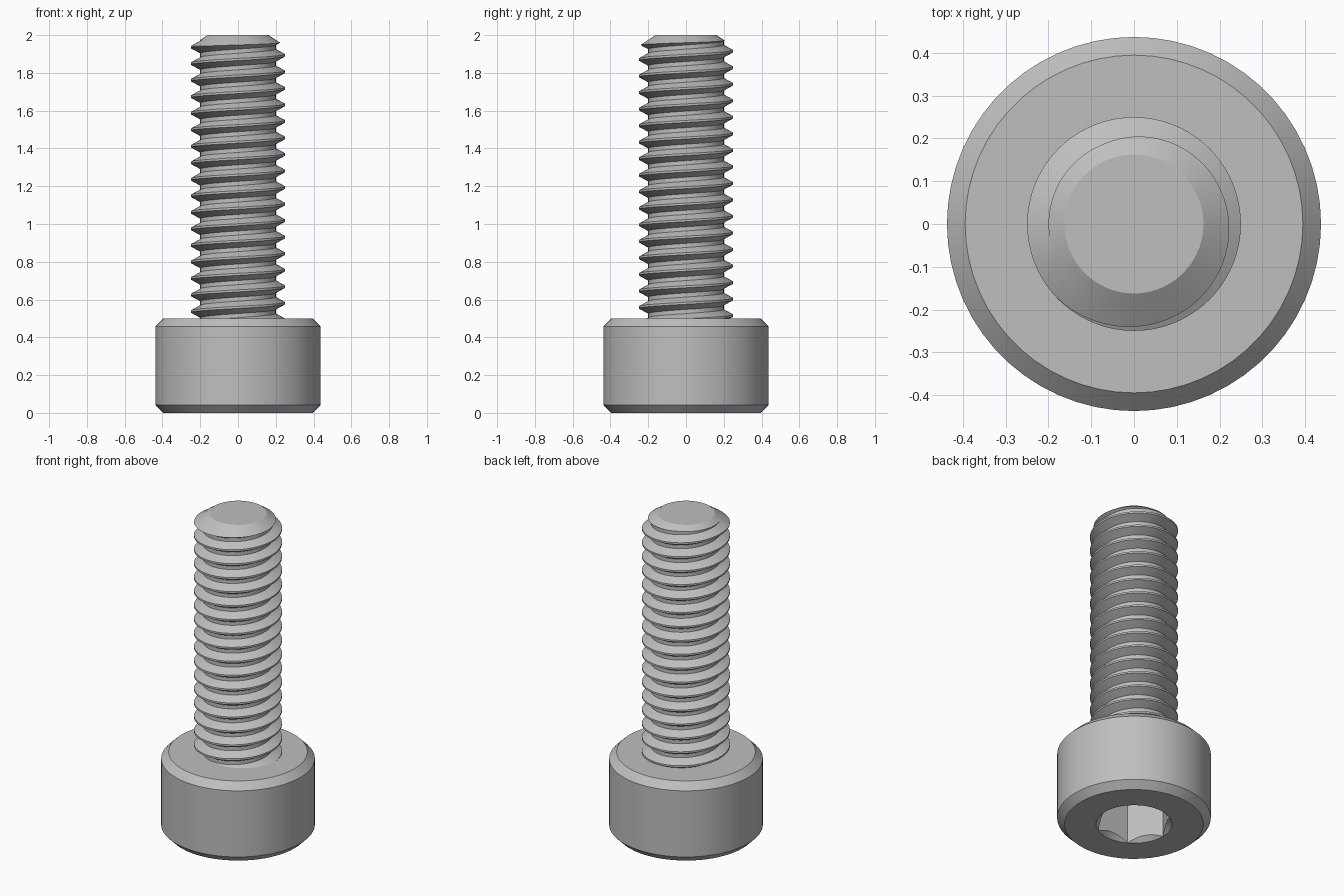
import bpy
import bmesh
import math

cube = bpy.data.objects.get("Cube")
if cube:
    bpy.data.objects.remove(cube, do_unlink=True)

steel = bpy.data.materials.new("grey_steel")
steel.use_nodes = True
steel.diffuse_color = (0.52, 0.52, 0.52, 1)
steel.node_tree.nodes["Principled BSDF"].inputs["Base Color"].default_value = (0.52, 0.52, 0.52, 1)

HEAD_TOP, TOP = 0.5, 2.0
HEAD_R, CHAMFER = 0.4375, 0.0425
SOCKET_FLAT, SOCKET_DEPTH = 0.1875, 0.25
SOCKET_CORNER = SOCKET_FLAT / math.cos(math.pi / 6)
PITCH, CREST, ROOT = 0.0875, 0.25, 0.2
TIP_R, TIP_SLOPE = 0.1625, 1.5
PHASE = 1.893  # height of one thread crest on the +x side


def bridge(bm, a, b, closed=True):
    """Join two equal rows of vertices with quads."""
    n = len(a)
    for i in range(n if closed else n - 1):
        j = (i + 1) % n
        bm.faces.new((a[i], a[j], b[j], b[i]))


def finish(bm, name):
    bmesh.ops.remove_doubles(bm, verts=bm.verts, dist=1e-5)
    bmesh.ops.recalc_face_normals(bm, faces=bm.faces)
    mesh = bpy.data.meshes.new(name)
    bm.to_mesh(mesh)
    bm.free()
    mesh.materials.append(steel)
    obj = bpy.data.objects.new(name, mesh)
    bpy.context.collection.objects.link(obj)
    bpy.ops.object.select_all(action='DESELECT')
    obj.select_set(True)
    bpy.context.view_layer.objects.active = obj
    bpy.ops.object.shade_smooth_by_angle(angle=math.radians(28))
    return obj


# Head: chamfered cylinder with a countersunk hexagonal socket underneath
def hexagon(a):
    return SOCKET_FLAT / math.cos(a % (math.pi / 3) - math.pi / 6)


def build_head(sides=60):
    bm = bmesh.new()

    def ring(radius, height):
        row = []
        for i in range(sides):
            a = math.tau * i / sides
            r, z = radius(a), height(a)
            row.append(bm.verts.new((r * math.cos(a), r * math.sin(a), z)))
        return row

    profile = [(ROOT - 0.01, HEAD_TOP), (HEAD_R - CHAMFER, HEAD_TOP),
               (HEAD_R, HEAD_TOP - CHAMFER), (HEAD_R, CHAMFER),
               (HEAD_R - CHAMFER, 0), (SOCKET_CORNER, 0)]
    rings = [ring(lambda a, r=r: r, lambda a, z=z: z) for r, z in profile]
    rings.append(ring(hexagon, lambda a: SOCKET_CORNER - hexagon(a)))
    rings.append(ring(hexagon, lambda a: SOCKET_DEPTH))
    for a, b in zip(rings, rings[1:]):
        bridge(bm, a, b)
    bm.faces.new(rings[-1])
    return finish(bm, "socket_head")


# Shaft: right-handed helical thread, trimmed by the head and a conical tip
def cone(z):
    return TIP_R + TIP_SLOPE * (TOP - z)


def crossing(p, q, f):
    """Point on segment pq where f changes sign."""
    t = f(p) / (f(p) - f(q))
    return tuple(u + t * (v - u) for u, v in zip(p, q))


def trimmed_column(turn):
    column = []
    for k in range(-19, 4):
        z = PHASE + PITCH * (k + turn)
        column += [(ROOT, z - PITCH * 3 / 8), (CREST, z - PITCH / 16),
                   (CREST, z + PITCH / 16), (ROOT, z + PITCH * 3 / 8)]

    def outside(p):
        return p[0] - cone(p[1])

    def below(p):
        return p[1] - HEAD_TOP

    result = []
    for i, p in enumerate(column):
        if outside(p) > 0:
            if outside(column[i - 1]) < 0:
                p = crossing(column[i - 1], p, outside)
            elif i + 1 < len(column) and outside(column[i + 1]) < 0:
                p = crossing(p, column[i + 1], outside)
            else:
                z = min(p[1], TOP)
                p = (cone(z), z)
        result.append(p)
    last = max(i for i, p in enumerate(column) if below(p) < 0)
    start = crossing(column[last], column[last + 1], below)
    return [start] * (last + 1) + result[last + 1:]


def build_shaft(sides=72):
    bm = bmesh.new()
    columns = []
    for i in range(sides + 1):
        turn = i / sides
        c, s = math.cos(math.tau * turn), math.sin(math.tau * turn)
        columns.append([bm.verts.new((r * c, r * s, z)) for r, z in trimmed_column(turn)])
    for a, b in zip(columns, columns[1:]):
        bridge(bm, a, b, closed=False)
    bm.faces.new([col[-1] for col in columns[:-1]])
    return finish(bm, "threaded_shaft")


build_head()
build_shaft()
